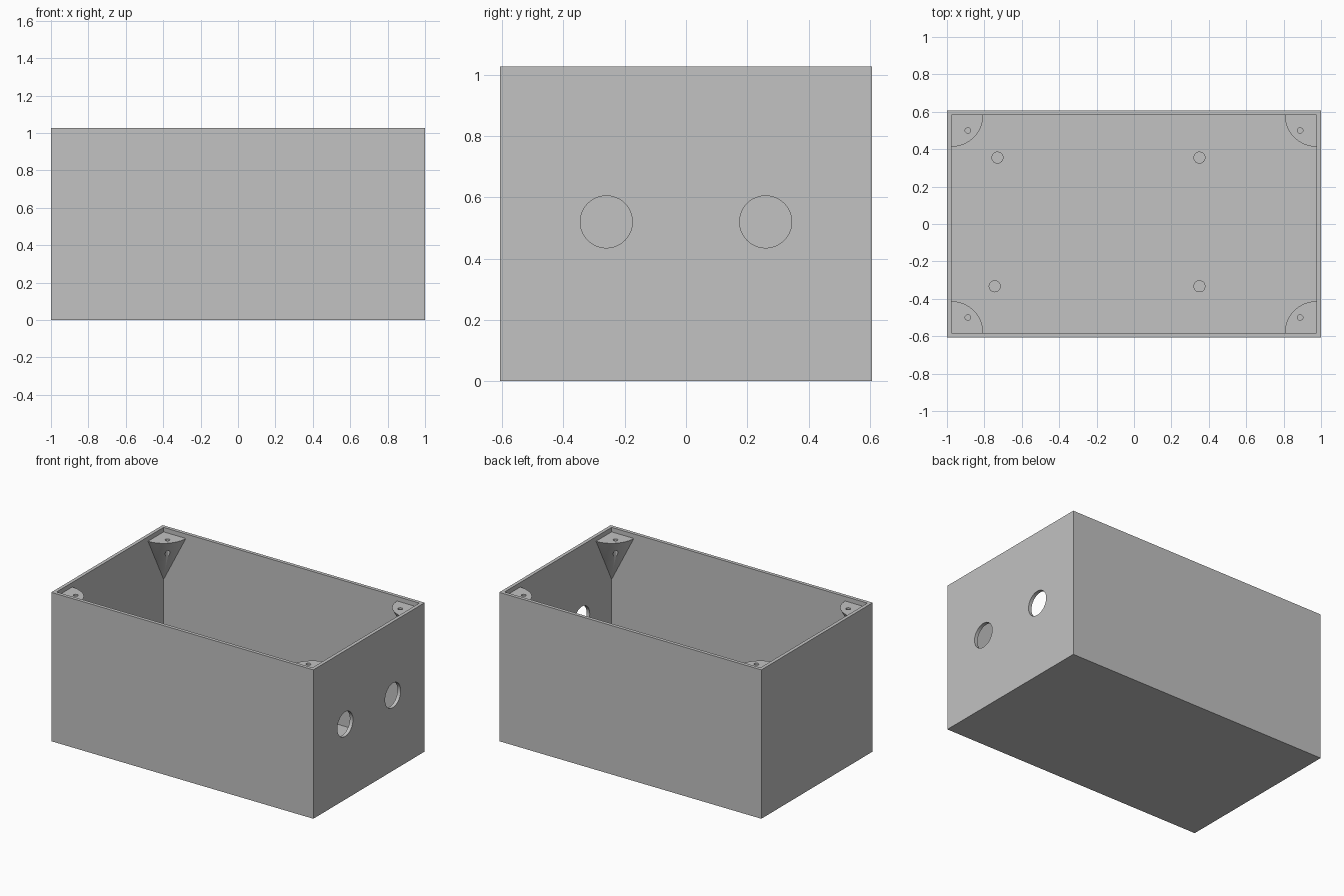
import bpy, bmesh, math
from mathutils import Matrix

old = bpy.data.objects.get("Cube")
if old:
    bpy.data.objects.remove(old, do_unlink=True)

HX, HY, HZ = 1.0, 0.607, 1.027      # half length, half width, height
WALL = 0.024
IX, IY = HX - WALL, HY - WALL       # inner faces of the walls

grey = bpy.data.materials.new("plain_grey")
grey.use_nodes = True
grey.diffuse_color = (0.54, 0.54, 0.54, 1)
grey.node_tree.nodes["Principled BSDF"].inputs["Base Color"].default_value = grey.diffuse_color


def finish(name, bm):
    bmesh.ops.recalc_face_normals(bm, faces=bm.faces)
    mesh = bpy.data.meshes.new(name)
    bm.to_mesh(mesh)
    bm.free()
    mesh.materials.append(grey)
    obj = bpy.data.objects.new(name, mesh)
    bpy.context.collection.objects.link(obj)
    return obj


def block(name, hx, hy, z0, z1):
    bm = bmesh.new()
    bmesh.ops.create_cube(bm, size=1)
    bmesh.ops.scale(bm, vec=(2 * hx, 2 * hy, z1 - z0), verts=bm.verts)
    bmesh.ops.translate(bm, vec=(0, 0, (z0 + z1) / 2), verts=bm.verts)
    return finish(name, bm)


def cylinder(name, centre, radius, depth, axis="Z", sides=48):
    bm = bmesh.new()
    turn = Matrix.Rotation(math.pi / 2, 4, "Y") if axis == "X" else Matrix()
    bmesh.ops.create_cone(bm, cap_ends=True, segments=sides, radius1=radius,
                          radius2=radius, depth=depth,
                          matrix=Matrix.Translation(centre) @ turn)
    return finish(name, bm)


def activate(obj):
    bpy.ops.object.select_all(action="DESELECT")
    obj.select_set(True)
    bpy.context.view_layer.objects.active = obj


def cut(obj, cutter):
    cutter.hide_render = True
    mod = obj.modifiers.new("cut", "BOOLEAN")
    mod.operation = "DIFFERENCE"
    mod.solver = "EXACT"
    mod.object = cutter
    activate(obj)
    bpy.ops.object.modifier_apply(modifier=mod.name)
    bpy.data.objects.remove(cutter, do_unlink=True)


def smooth(obj):
    activate(obj)
    bpy.ops.object.shade_smooth_by_angle(angle=math.radians(30))


# Open box with two cable holes in its left end
box = block("box_shell", HX, HY, 0, HZ)
cut(box, block("cavity_cutter", IX, IY, WALL, HZ + 0.2))
for y in (-0.26, 0.26):
    cut(box, cylinder("cable_hole_cutter", (HX, y, 0.52), 0.085, 0.2, "X"))
smooth(box)


# Quarter-cone screw posts tucked into the upper corners
def corner_post(name, sx, sy, radius=0.17, top=0.996, tip=0.668, steps=16):
    bm = bmesh.new()
    x, y = sx * IX, sy * IY
    corner = bm.verts.new((x, y, top))
    apex = bm.verts.new((x, y, tip))
    arc = []
    for i in range(steps + 1):
        a = math.pi / 2 * i / steps
        arc.append(bm.verts.new((x - sx * radius * math.cos(a),
                                 y - sy * radius * math.sin(a), top)))
    bm.faces.new([corner] + arc)
    for p, q in zip(arc, arc[1:]):
        bm.faces.new((p, q, apex))
    bm.faces.new((corner, arc[0], apex))
    bm.faces.new((corner, arc[-1], apex))
    post = finish(name, bm)
    cut(post, cylinder("screw_hole_cutter", (sx * 0.888, sy * 0.5, 0.85),
                       0.015, 0.6, sides=24))
    smooth(post)


for sx, side in ((-1, "right"), (1, "left")):
    for sy, end in ((-1, "front"), (1, "back")):
        corner_post(f"{end}_{side}_screw_post", sx, sy)

# Board standoffs on the floor
PEG = 0.06
for name, x, y in (("back_right", -0.73, 0.355), ("back_left", 0.35, 0.355),
                   ("front_right", -0.745, -0.333), ("front_left", 0.35, -0.333)):
    smooth(cylinder(f"{name}_standoff", (x, y, WALL + PEG / 2 - 0.002),
                    0.032, PEG + 0.004, sides=32))
